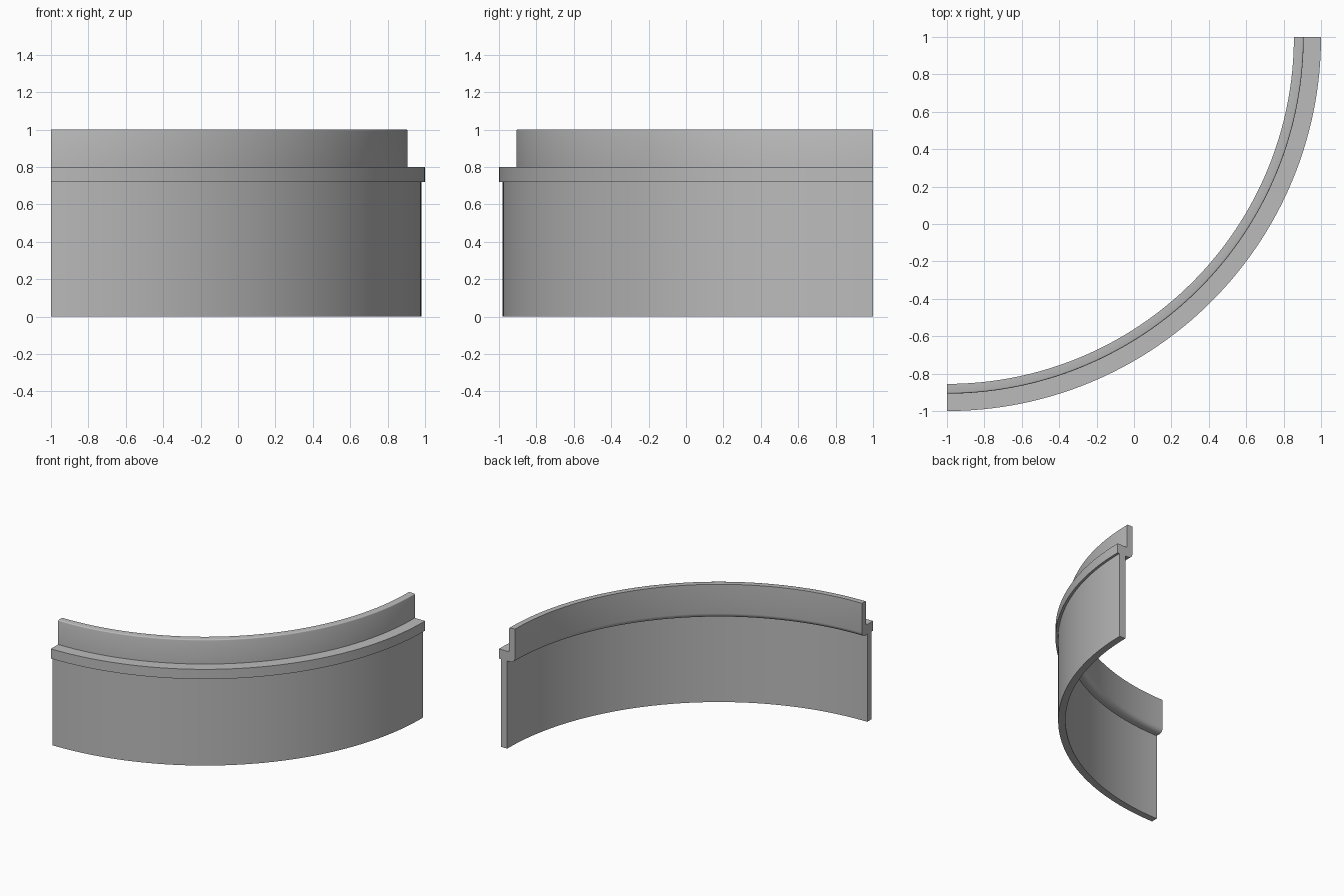
import bpy
import bmesh
from math import cos, sin, pi, radians

cube = bpy.data.objects.get("Cube")
if cube:
    bpy.data.objects.remove(cube, do_unlink=True)

STEPS = 64
CENTRE_X, CENTRE_Y = -1.0, 1.0

grey = bpy.data.materials.new("plain_grey")
grey.use_nodes = True
grey.diffuse_color = (0.5, 0.5, 0.5, 1)
grey.node_tree.nodes["Principled BSDF"].inputs["Base Color"].default_value = (0.5, 0.5, 0.5, 1)


def corner(r, z, radius, start, steps=5):
    """Quarter-round profile points about (r, z), going anticlockwise."""
    angles = [radians(start) + pi / 2 * i / steps for i in range(steps + 1)]
    return [(r + radius * cos(a), z + radius * sin(a)) for a in angles]


def quarter_sweep(name, profile):
    """Sweep a closed (radius, height) profile through a quarter turn."""
    bm = bmesh.new()
    rings = []
    for i in range(STEPS + 1):
        a = -pi / 2 * i / STEPS
        rings.append([bm.verts.new((CENTRE_X + r * cos(a), CENTRE_Y + r * sin(a), z))
                      for r, z in profile])
    n = len(profile)
    for near, far in zip(rings, rings[1:]):
        for j in range(n):
            k = (j + 1) % n
            bm.faces.new((near[j], near[k], far[k], far[j]))
    # flat cut ends
    bm.faces.new(rings[0])
    bm.faces.new(rings[-1])
    bmesh.ops.recalc_face_normals(bm, faces=bm.faces)
    mesh = bpy.data.meshes.new(name)
    bm.to_mesh(mesh)
    bm.free()
    mesh.materials.append(grey)
    obj = bpy.data.objects.new(name, mesh)
    bpy.context.collection.objects.link(obj)
    bpy.ops.object.select_all(action="DESELECT")
    obj.select_set(True)
    bpy.context.view_layer.objects.active = obj
    bpy.ops.object.shade_smooth_by_angle(angle=radians(35))


# Lower wall, projecting lip and set-back upper rim in one cross-section
section = [(1.925, 0), (1.98, 0), (1.98, 0.72), (2, 0.72), (2, 0.8), (1.907, 0.8)]
section += corner(1.899, 0.992, 0.008, 0, 3)     # eased rim top
section += [(1.855, 1)]
section += corner(1.895, 0.76, 0.04, 180)        # rounded inner shoulder
section += [(1.925, 0.72)]
quarter_sweep("stepped_curved_wall", section)
